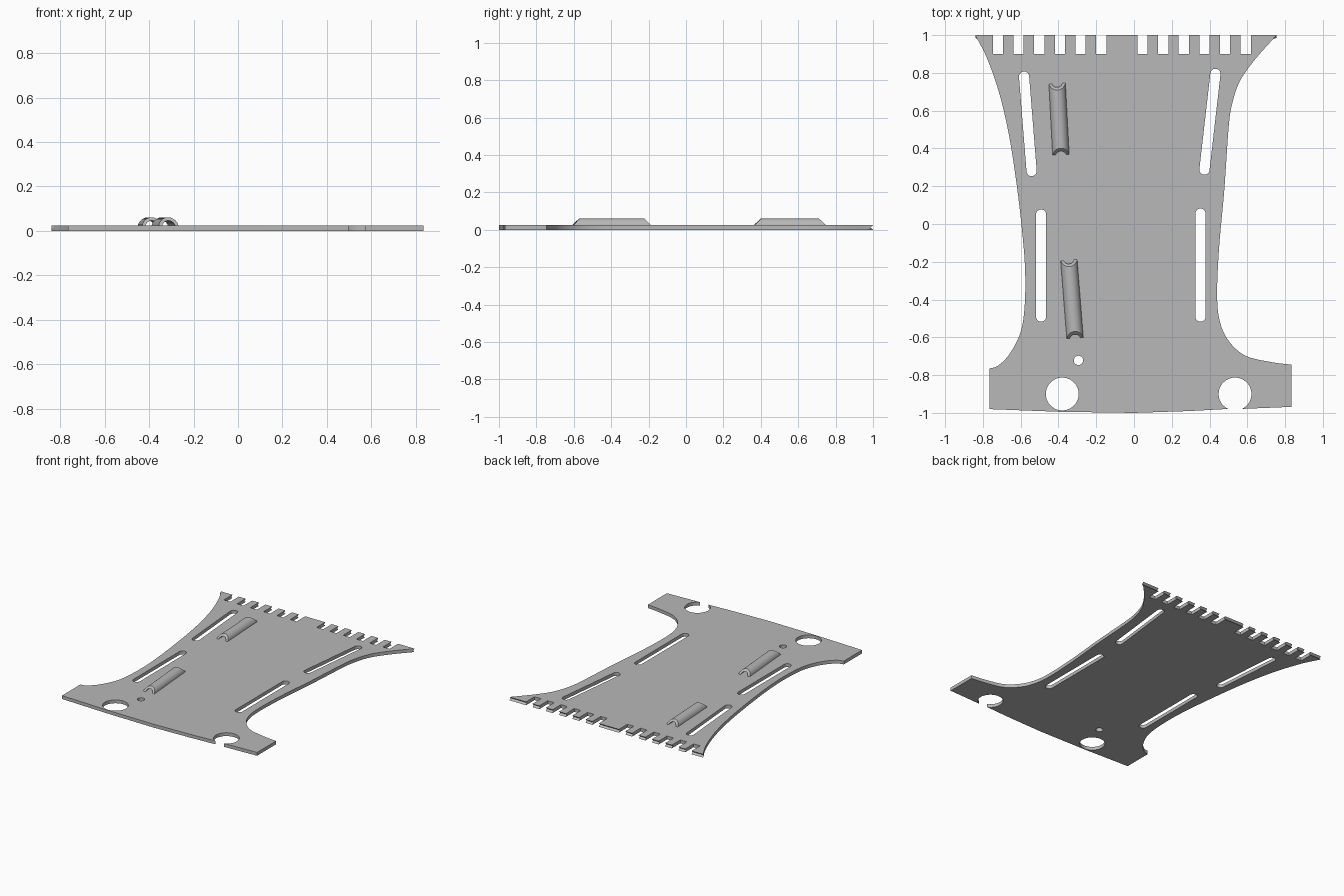
import bpy, bmesh
from math import sin, cos, pi, radians, atan2
from mathutils import Vector

if "Cube" in bpy.data.objects:
    bpy.data.objects.remove(bpy.data.objects["Cube"])

THICK = 0.025
grey = bpy.data.materials.new("plain grey")
grey.use_nodes = True
grey.diffuse_color = (0.48, 0.48, 0.48, 1)
grey.node_tree.nodes["Principled BSDF"].inputs["Base Color"].default_value = (0.48, 0.48, 0.48, 1)


def smooth_path(pts, steps=6):
    """Catmull-Rom curve through the points."""
    p = [Vector(q) for q in pts]
    p = [2 * p[0] - p[1]] + p + [2 * p[-1] - p[-2]]
    out = []
    for a, b, c, d in zip(p, p[1:], p[2:], p[3:]):
        for i in range(steps):
            t = i / steps
            out.append(0.5 * (2 * b + (c - a) * t + (2 * a - 5 * b + 4 * c - d) * t * t
                              + (3 * b - a - 3 * c + d) * t ** 3))
    return out + [p[-2]]


def arc(centre, r, start, end, n):
    return [Vector((centre[0] + r * cos(start + (end - start) * i / n),
                    centre[1] + r * sin(start + (end - start) * i / n))) for i in range(n + 1)]


def circle(centre, r, n=40):
    return arc(centre, r, 0, 2 * pi, n)[:-1]


def slot(top, bottom, r=0.027):
    a = atan2(top[1] - bottom[1], top[0] - bottom[0])
    return arc(top, r, a - pi / 2, a + pi / 2, 12) + arc(bottom, r, a + pi / 2, a + 1.5 * pi, 12)


def finish(bm, name):
    bmesh.ops.recalc_face_normals(bm, faces=bm.faces)
    mesh = bpy.data.meshes.new(name)
    bm.to_mesh(mesh)
    bm.free()
    mesh.materials.append(grey)
    ob = bpy.data.objects.new(name, mesh)
    bpy.context.collection.objects.link(ob)
    bpy.ops.object.select_all(action='DESELECT')
    ob.select_set(True)
    bpy.context.view_layer.objects.active = ob
    bpy.ops.object.shade_smooth_by_angle(angle=radians(30))
    return ob


# Plate outline: waisted sides, bowed front edge with an open round cut
outline = smooth_path([(-0.84, 1), (-0.775, 0.87), (-0.71, 0.68), (-0.66, 0.46), (-0.62, 0.2),
                       (-0.59, -0.06), (-0.576, -0.26), (-0.58, -0.45), (-0.603, -0.58),
                       (-0.66, -0.69), (-0.72, -0.75), (-0.765, -0.765)])
outline += [Vector(p) for p in [(-0.765, -0.98), (-0.4, -0.994), (0, -1), (0.3, -0.99)]]
outline += arc((0.535, -0.9), 0.087, radians(-115), radians(-425), 36)
outline += [Vector((0.835, -0.968))]
outline += smooth_path([(0.835, -0.745), (0.72, -0.73), (0.585, -0.695), (0.495, -0.61),
                        (0.452, -0.505), (0.44, -0.37), (0.45, -0.13), (0.478, 0.18),
                        (0.5, 0.5), (0.518, 0.63), (0.56, 0.755), (0.64, 0.87), (0.755, 1)])

# Comb notches along the back edge, with a wide tooth in the middle
for i in range(12, -1, -1):
    if i != 6:
        x = -0.72 + 0.1093 * i
        for dx, y in ((0.027, 1), (0.027, 0.9), (-0.027, 0.9), (-0.027, 1)):
            outline.append(Vector((x + dx, y)))

holes = [slot((-0.582, 0.78), (-0.542, 0.28)), slot((0.431, 0.795), (0.373, 0.288)),
         slot((-0.492, 0.05), (-0.492, -0.49)), slot((0.352, 0.055), (0.352, -0.49)),
         circle((-0.38, -0.9), 0.087), circle((-0.294, -0.722), 0.025, 20)]

# Filled and extruded plate
curve = bpy.data.curves.new("plate_profile", 'CURVE')
curve.dimensions = '2D'
curve.fill_mode = 'BOTH'
curve.extrude = THICK / 2
for loop in [outline] + holes:
    spline = curve.splines.new('POLY')
    spline.points.add(len(loop) - 1)
    for point, co in zip(spline.points, loop):
        point.co = (co.x, co.y, 0, 1)
    spline.use_cyclic_u = True
temp = bpy.data.objects.new("plate_profile", curve)
bpy.context.collection.objects.link(temp)
bm = bmesh.new()
mesh = bpy.data.meshes.new_from_object(temp.evaluated_get(bpy.context.evaluated_depsgraph_get()))
bm.from_mesh(mesh)
bpy.data.objects.remove(temp)
bpy.data.meshes.remove(mesh)
bmesh.ops.remove_doubles(bm, verts=bm.verts, dist=0.0002)
bmesh.ops.translate(bm, verts=bm.verts, vec=(0, 0, THICK / 2))

# Shallow V groove along the tooth ends
bmesh.ops.bisect_plane(bm, geom=bm.verts[:] + bm.edges[:] + bm.faces[:],
                       plane_co=(0, 0, THICK / 2), plane_no=(0, 0, 1))
for v in bm.verts:
    if v.co.y > 0.998 and abs(v.co.z - THICK / 2) < 0.001:
        v.co.y -= 0.014
finish(bm, "base_plate")


# Half-pipe guides with slanted ends
def guide(name, back, front, outer=0.045, inner=0.03, z0=0.016, n=20):
    back, front = Vector(back), Vector(front)
    along = (front - back).normalized()
    side = Vector((-along.y, along.x))
    bm = bmesh.new()
    rings = []
    for end, sign in ((back, 1), (front, -1)):
        ring = []
        for r, angles in ((outer, range(n + 1)), (inner, range(n, -1, -1))):
            for i in angles:
                a = pi * i / n
                z = z0 + r * sin(a)
                p = end + side * r * cos(a) + along * sign * max(0, z - THICK)
                ring.append(bm.verts.new((p.x, p.y, z)))
        rings.append(ring)
    m = len(rings[0])
    for i in range(m):
        j = (i + 1) % m
        bm.faces.new((rings[0][i], rings[0][j], rings[1][j], rings[1][i]))
    for ring in rings:
        for i in range(n):
            bm.faces.new((ring[i], ring[i + 1], ring[m - 2 - i], ring[m - 1 - i]))
    finish(bm, name)


guide("back_guide", (-0.407, 0.745), (-0.387, 0.365))
guide("front_guide", (-0.345, -0.19), (-0.312, -0.605))
